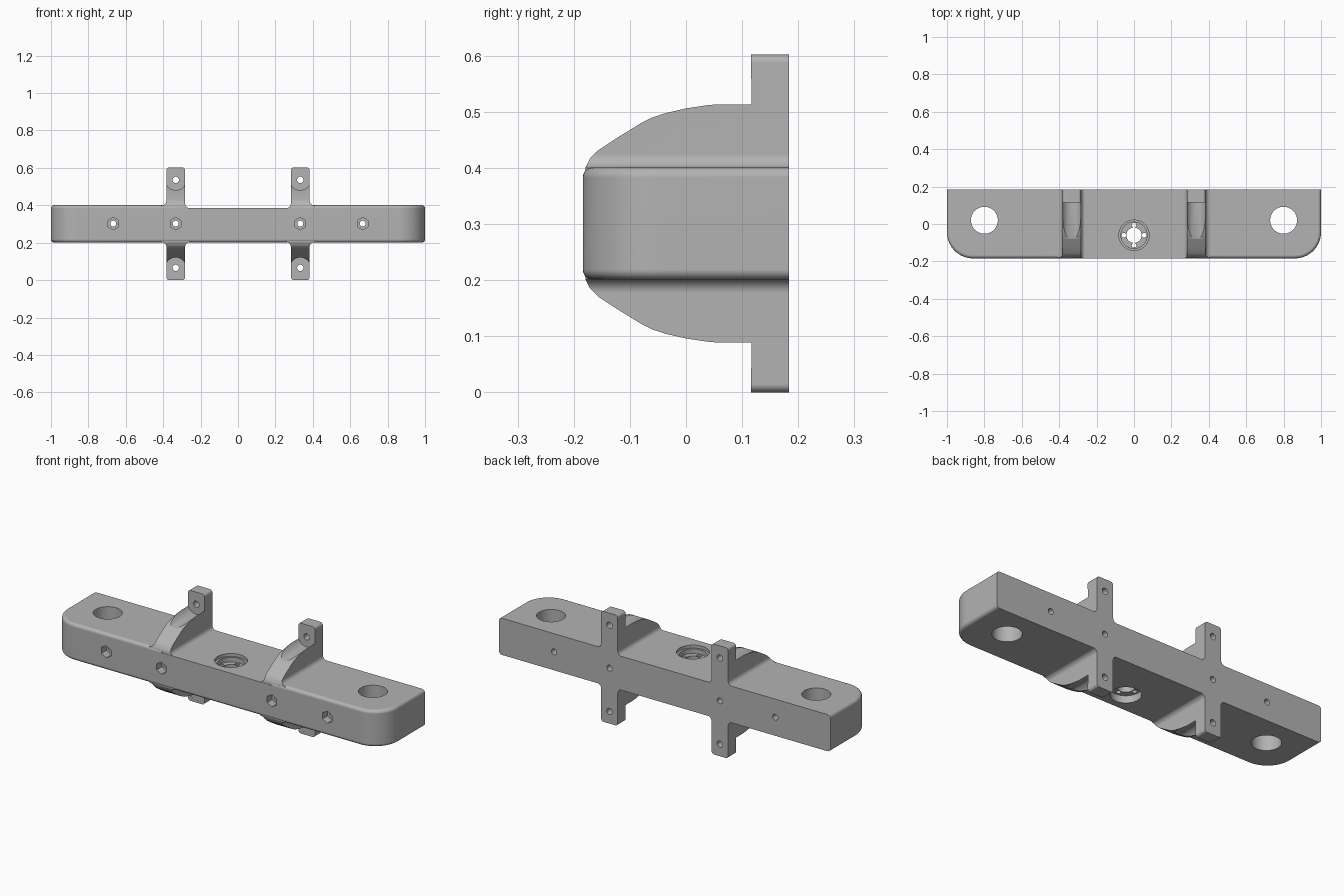
import bpy, bmesh, math
from mathutils import Matrix

cube = bpy.data.objects.get("Cube")
if cube:
    bpy.data.objects.remove(cube)

mat = bpy.data.materials.new("grey_plastic")
mat.use_nodes = True
grey = (0.45, 0.45, 0.45, 1)
mat.diffuse_color = grey
mat.node_tree.nodes["Principled BSDF"].inputs["Base Color"].default_value = grey

DEPTH = 0.184          # half depth in y
HIGH = 0.602           # full height
MID = HIGH / 2
LOW, TOP, TOP_MID = 0.201, 0.401, 0.386
BRACKET_X = 0.333


def make_object(name, bm):
    bmesh.ops.recalc_face_normals(bm, faces=bm.faces)
    mesh = bpy.data.meshes.new(name)
    bm.to_mesh(mesh)
    bm.free()
    mesh.materials.append(mat)
    ob = bpy.data.objects.new(name, mesh)
    bpy.context.collection.objects.link(ob)
    return ob


def prism(points, vector):
    """Extrude a closed outline of 3D points along a vector."""
    bm = bmesh.new()
    face = bm.faces.new([bm.verts.new(p) for p in points])
    ext = bmesh.ops.extrude_face_region(bm, geom=[face])["geom"]
    bmesh.ops.translate(bm, vec=vector,
                        verts=[g for g in ext if isinstance(g, bmesh.types.BMVert)])
    return bm


def arc(cx, cy, r, start, end, steps=8):
    angles = [math.radians(start + (end - start) * i / steps) for i in range(steps + 1)]
    return [(cx + r * math.cos(a), cy + r * math.sin(a)) for a in angles]


def combine(target, other, operation):
    """Apply a boolean and throw the helper away."""
    mod = target.modifiers.new("bool", 'BOOLEAN')
    mod.object, mod.operation, mod.solver = other, operation, 'EXACT'
    bpy.context.view_layer.objects.active = target
    bpy.ops.object.modifier_apply(modifier=mod.name)
    bpy.data.objects.remove(other)


def drill(target, axis, a, b, start, end, radius, sides=48):
    """Cut a round or hexagonal hole; (a, b) is (x, y) for axis z, (x, z) for axis y."""
    bm = bmesh.new()
    bmesh.ops.create_cone(bm, cap_ends=True, segments=sides, radius1=radius,
                          radius2=radius, depth=end - start)
    centre = (start + end) / 2
    if axis == 'z':
        move = Matrix.Translation((a, b, centre))
    else:
        move = Matrix.Translation((a, centre, b)) @ Matrix.Rotation(math.pi / 2, 4, 'X')
    bmesh.ops.transform(bm, matrix=move, verts=bm.verts)
    combine(target, make_object("cutter", bm), 'DIFFERENCE')


# Main bar: rounded front corners, softened top and bottom edges, sharp back
R = 0.14
plan = [(1, DEPTH), (-1, DEPTH)]
plan += arc(R - 1, R - DEPTH, R, 180, 270, 16) + arc(1 - R, R - DEPTH, R, 270, 360, 16)
bm = prism([(x, y, LOW) for x, y in plan], (0, 0, TOP - LOW))
rim = [e for e in bm.edges
       if abs(e.verts[0].co.z - e.verts[1].co.z) < 0.001
       and min(v.co.y for v in e.verts) < DEPTH - 0.001]
bmesh.ops.bevel(bm, geom=rim, offset=0.018, segments=5, profile=0.5, affect='EDGES')
bar = make_object("mounting_bar", bm)

# Slightly lower top between the brackets
bm = bmesh.new()
bmesh.ops.create_cube(bm, size=1)
bmesh.ops.transform(bm, verts=bm.verts,
                    matrix=Matrix.Translation((0, 0, TOP_MID + 0.05))
                    @ Matrix.Diagonal((2 * BRACKET_X, 1, 0.1, 1)))
combine(bar, make_object("cutter", bm), 'DIFFERENCE')

# Bracket front outline: filleted cross with rounded tab ends
W, F, C = 0.05, 0.025, 0.015
sink = 0.001
front = (arc(W + F, TOP - sink + F, F, 270, 180)
         + arc(W - C, HIGH - C, C, 0, 90, 5)
         + arc(C - W, HIGH - C, C, 90, 180, 5)
         + arc(-W - F, TOP_MID - sink + F, F, 0, -90)
         + arc(-W - F, LOW + sink - F, F, 90, 0)
         + arc(C - W, C, C, 180, 270, 5)
         + arc(W - C, C, C, 270, 360, 5)
         + arc(W + F, LOW + sink - F, F, 180, 90))

# Bracket side profile, upper half as (y, height above the middle)
upper = [(-0.182, 0.08), (-0.179, 0.1), (-0.171, 0.116), (-0.157, 0.13), (-0.13, 0.148),
         (-0.08, 0.179), (-0.06, 0.189), (-0.035, 0.197), (0, 0.205), (0.04, 0.211),
         (0.08, 0.214), (0.116, 0.215), (0.116, 0.4), (DEPTH, 0.4)]
side = [(y, MID + h) for y, h in upper] + [(y, MID - h) for y, h in reversed(upper)]

for s in (-1, 1):
    x0 = s * BRACKET_X
    bracket = make_object("bracket", prism(
        [(x0 + s * x, -0.3, z) for x, z in front], (0, 0.3 + DEPTH, 0)))
    silhouette = make_object("cutter", prism(
        [(x0 - 0.1, y, z) for y, z in side], (0.2, 0, 0)))
    combine(bracket, silhouette, 'INTERSECT')
    # Round relief in front of each tab, and the tab screw hole
    for z in (0.066, HIGH - 0.066):
        drill(bracket, 'y', x0, z, -0.17, 0.1165, 0.055)
        drill(bracket, 'y', x0, z, 0, 0.3, 0.017, 24)
    combine(bar, bracket, 'UNION')

# Hexagonal nut pockets with through holes along the front
for x in (-0.667, -BRACKET_X, BRACKET_X, 0.667):
    drill(bar, 'y', x, MID + 0.001, -0.3, -0.14, 0.033, 6)
    drill(bar, 'y', x, MID + 0.001, -0.3, 0.3, 0.016, 24)

# Large vertical holes near the ends
for x in (-0.8, 0.8):
    drill(bar, 'z', x, 0.02, 0, 0.7, 0.072, 64)

# Central stepped socket with a bore and four screw holes
CY = -0.06
drill(bar, 'z', 0, CY, 0.37, 0.7, 0.081, 64)
drill(bar, 'z', 0, CY, 0.345, 0.7, 0.07, 64)
drill(bar, 'z', 0, CY, 0, 0.24, 0.075, 64)
drill(bar, 'z', 0, CY, 0, 0.7, 0.041)
for i in range(4):
    a = i * math.pi / 2
    drill(bar, 'z', 0.054 * math.cos(a), CY + 0.054 * math.sin(a), 0, 0.7, 0.0125, 20)

# Smooth curved surfaces, crisp flats
bpy.ops.object.select_all(action='DESELECT')
bar.select_set(True)
bpy.context.view_layer.objects.active = bar
bpy.ops.object.shade_smooth_by_angle(angle=math.radians(30))
normals = bar.modifiers.new("flat_normals", 'WEIGHTED_NORMAL')
normals.keep_sharp = True
